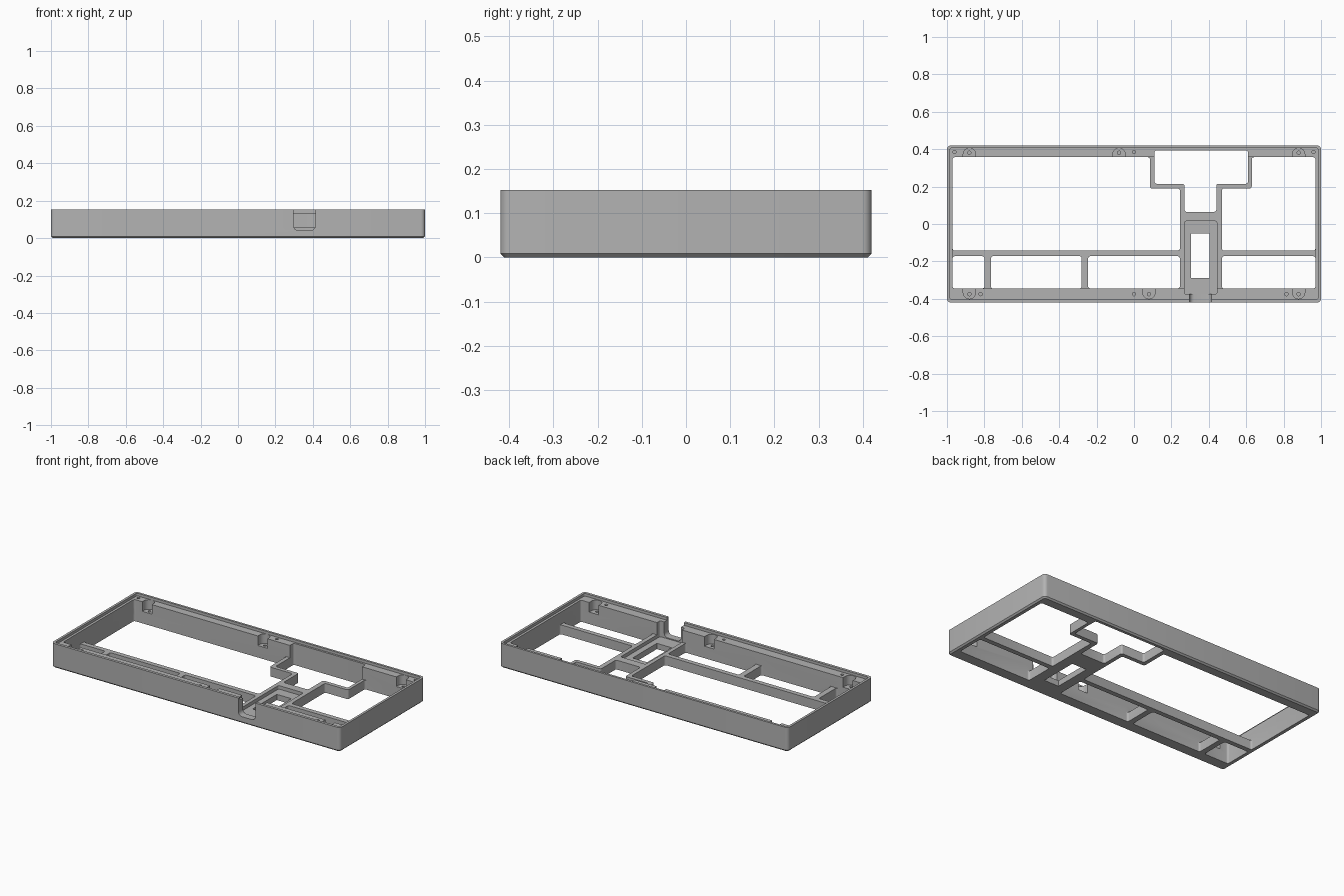
import bpy, bmesh, math

if "Cube" in bpy.data.objects:
    bpy.data.objects.remove(bpy.data.objects["Cube"])

grey = bpy.data.materials.new("mid_grey")
grey.diffuse_color = (0.45, 0.45, 0.45, 1)
grey.use_nodes = True
grey.node_tree.nodes["Principled BSDF"].inputs["Base Color"].default_value = grey.diffuse_color

TOP, LEDGE, FLOOR = 0.152, 0.135, 0.058


def rect(x0, x1, y0, y1):
    return [(x0, y0), (x1, y0), (x1, y1), (x0, y1)]


def prism(name, pts, z0, z1, radius=0.0, chamfer=0.0):
    """Extruded outline with rounded upright corners and an optional bottom chamfer."""
    bm = bmesh.new()
    face = bm.faces.new([bm.verts.new((x, y, z0)) for x, y in pts])
    ext = bmesh.ops.extrude_face_region(bm, geom=[face])
    for v in ext["geom"]:
        if isinstance(v, bmesh.types.BMVert):
            v.co.z = z1
    if radius:
        upright = [e for e in bm.edges if abs(e.verts[0].co.z - e.verts[1].co.z) > 1e-4]
        bmesh.ops.bevel(bm, geom=upright, offset=radius, segments=5, profile=0.5,
                        affect='EDGES', clamp_overlap=True)
    if chamfer:
        low = [e for e in bm.edges if all(abs(v.co.z - z0) < 1e-5 for v in e.verts)]
        bmesh.ops.bevel(bm, geom=low, offset=chamfer, segments=1, affect='EDGES')
    bmesh.ops.recalc_face_normals(bm, faces=bm.faces)
    mesh = bpy.data.meshes.new(name)
    bm.to_mesh(mesh)
    bm.free()
    ob = bpy.data.objects.new(name, mesh)
    bpy.context.collection.objects.link(ob)
    return ob


def cut(body, cutter):
    mod = body.modifiers.new("cut", 'BOOLEAN')
    mod.operation, mod.solver, mod.object = 'DIFFERENCE', 'EXACT', cutter
    bpy.context.view_layer.objects.active = body
    bpy.ops.object.modifier_apply(modifier=mod.name)
    bpy.data.objects.remove(cutter)


def circle(x, y, r, n=16):
    return [(x + r * math.cos(2 * math.pi * i / n), y + r * math.sin(2 * math.pi * i / n))
            for i in range(n)]


# Outer shell
case = prism("keyboard_case", rect(-1, 1, -0.42, 0.42), 0, TOP, 0.022, 0.009)
case.data.materials.append(grey)

# Thin rim recess, then the main cavity down to the floor ribs
cut(case, prism("rim_recess", rect(-0.985, 0.985, -0.403, 0.406), LEDGE, 0.3, 0.012))
cut(case, prism("cavity", rect(-0.97, 0.97, -0.345, 0.357), FLOOR, 0.3, 0.012))

# Large openings either side of the stepped rib
left = [(-0.97, -0.142), (0.245, -0.142), (0.245, 0.19), (0.085, 0.19), (0.085, 0.357), (-0.97, 0.357)]
right = [(0.47, -0.142), (0.97, -0.142), (0.97, 0.357), (0.63, 0.357), (0.63, 0.19), (0.47, 0.19)]
for pts in (left, right):
    cut(case, prism("large_opening", pts, -0.1, 0.1, 0.012))

# Small openings along the front
for x0, x1 in ((-0.97, -0.80), (-0.765, -0.28), (-0.245, 0.245), (0.47, 0.97)):
    cut(case, prism("small_opening", rect(x0, x1, -0.345, -0.172), -0.1, 0.1, 0.012))

# T-shaped opening, cut into the back wall
tee = [(0.27, 0.065), (0.44, 0.065), (0.44, 0.215), (0.61, 0.215),
       (0.61, 0.394), (0.11, 0.394), (0.11, 0.215), (0.27, 0.215)]
cut(case, prism("tee_opening", tee, -0.1, 0.3, 0.012))

# Cable tray, its window and the notch through the front wall
cut(case, prism("cable_tray", rect(0.27, 0.443, -0.375, 0.015), 0.036, 0.3, 0.01))
cut(case, prism("tray_window", rect(0.304, 0.405, -0.29, -0.05), -0.1, 0.1))
notch = prism("cable_notch", rect(0.297, 0.414, 0.042, 0.3), 0.36, 0.45, 0.024)
notch.rotation_euler.x = math.pi / 2
bpy.context.view_layer.update()
cut(case, notch)

# Rounded screw pockets with holes
for side, xs in ((1, (-0.88, -0.08, 0.88)), (-1, (-0.88, 0.08, 0.88))):
    y = 0.373 if side > 0 else -0.367
    for x in xs:
        arc = [(x + 0.033 * math.cos(a * math.pi / 12), y + side * 0.033 * math.sin(a * math.pi / 12))
               for a in range(13)]
        arc += [(x - 0.033, side * 0.335), (x + 0.033, side * 0.335)]
        cut(case, prism("screw_pocket", arc, 0.075, 0.3))
        cut(case, prism("screw_hole", circle(x, y + side * 0.008, 0.009), 0.03, 0.2))

# Small holes in the ledge
for x, y in ((-0.96, 0.385), (0, 0.385), (0.96, 0.385), (-0.82, -0.375), (0, -0.375), (0.815, -0.375)):
    cut(case, prism("ledge_hole", circle(x, y, 0.009), 0.09, 0.3))

bpy.ops.object.select_all(action='DESELECT')
case.select_set(True)
bpy.context.view_layer.objects.active = case
bpy.ops.object.shade_smooth_by_angle(angle=math.radians(30))
